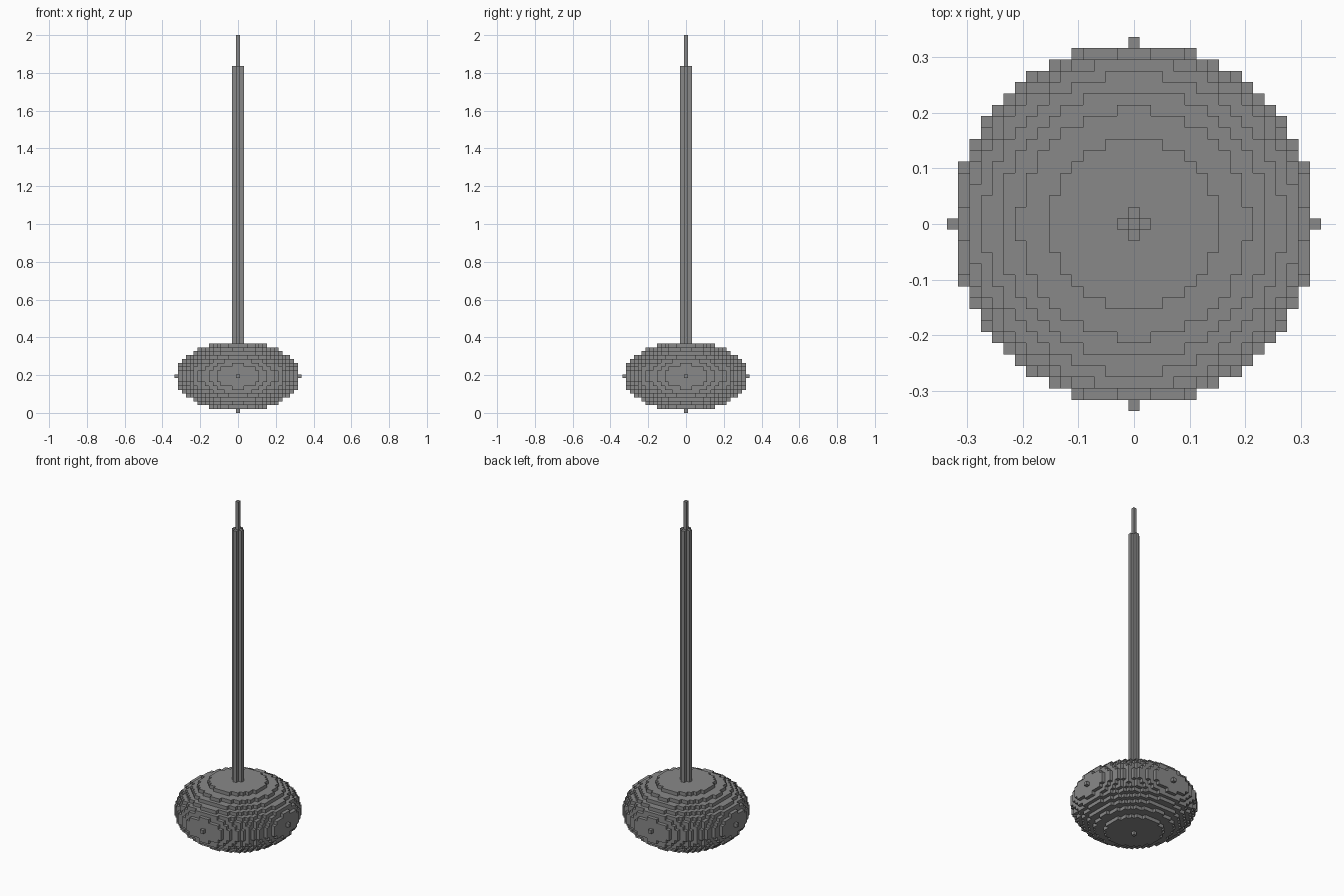
import bpy
import bmesh
from mathutils import Vector

# Remove the default cube
cube = bpy.data.objects.get("Cube")
if cube:
    bpy.data.objects.remove(cube, do_unlink=True)

UNIT = 2 / 98            # edge length of one block
RADIUS, HALF_HEIGHT = 16, 9
STEM_TOP, TIP_TOP = 90, 98

grey = bpy.data.materials.new("grey")
grey.use_nodes = True
colour = (0.25, 0.25, 0.25, 1)
grey.diffuse_color = colour
grey.node_tree.nodes["Principled BSDF"].inputs["Base Color"].default_value = colour


def finish(name, bm):
    """Scale block units to model units and add the object."""
    bmesh.ops.remove_doubles(bm, verts=bm.verts, dist=0.01)
    bmesh.ops.scale(bm, vec=(UNIT, UNIT, UNIT), verts=bm.verts)
    bmesh.ops.recalc_face_normals(bm, faces=bm.faces)
    mesh = bpy.data.meshes.new(name)
    bm.to_mesh(mesh)
    bm.free()
    mesh.materials.append(grey)
    obj = bpy.data.objects.new(name, mesh)
    bpy.context.collection.objects.link(obj)
    return obj


def column(name, profile, bottom, top):
    """Extrude a flat outline between two heights."""
    bm = bmesh.new()
    face = bm.faces.new([bm.verts.new((x, y, bottom)) for x, y in profile])
    new = bmesh.ops.extrude_face_region(bm, geom=[face], use_keep_orig=True)["geom"]
    rising = [v for v in new if isinstance(v, bmesh.types.BMVert)]
    bmesh.ops.translate(bm, vec=(0, 0, top - bottom), verts=rising)
    return finish(name, bm)


def blocks(name, cells, lift):
    """Outer skin of a set of unit blocks."""
    bm = bmesh.new()
    for cell in cells:
        for axis in range(3):
            for sign in (-1, 1):
                step = Vector((0, 0, 0))
                step[axis] = sign
                if tuple(int(c + s) for c, s in zip(cell, step)) in cells:
                    continue
                u, v = Vector((0, 0, 0)), Vector((0, 0, 0))
                u[(axis + 1) % 3] = v[(axis + 2) % 3] = 0.5
                mid = Vector(cell) + step / 2 + Vector((0, 0, lift))
                corners = (mid - u - v, mid + u - v, mid + u + v, mid - u + v)
                bm.faces.new([bm.verts.new(c) for c in corners])
    return finish(name, bm)


# Stepped, flattened round base; the top nub is covered by the stem
span = range(-RADIUS, RADIUS + 1)
cells = {(x, y, z) for x in span for y in span for z in range(-HALF_HEIGHT, HALF_HEIGHT)
         if (x * x + y * y) / RADIUS ** 2 + z * z / HALF_HEIGHT ** 2 <= 1}
blocks("base", cells, HALF_HEIGHT + 0.5)

# Cross-shaped stem: one arm end turned through four quarters
cross = []
corner = [(1.5, -0.5), (1.5, 0.5), (0.5, 0.5)]
for quarter in range(4):
    cross += corner
    corner = [(-y, x) for x, y in corner]
column("stem", cross, 2 * HALF_HEIGHT, STEM_TOP)

# Thin square tip
square = [(-0.5, -0.5), (0.5, -0.5), (0.5, 0.5), (-0.5, 0.5)]
column("tip", square, STEM_TOP, TIP_TOP)
